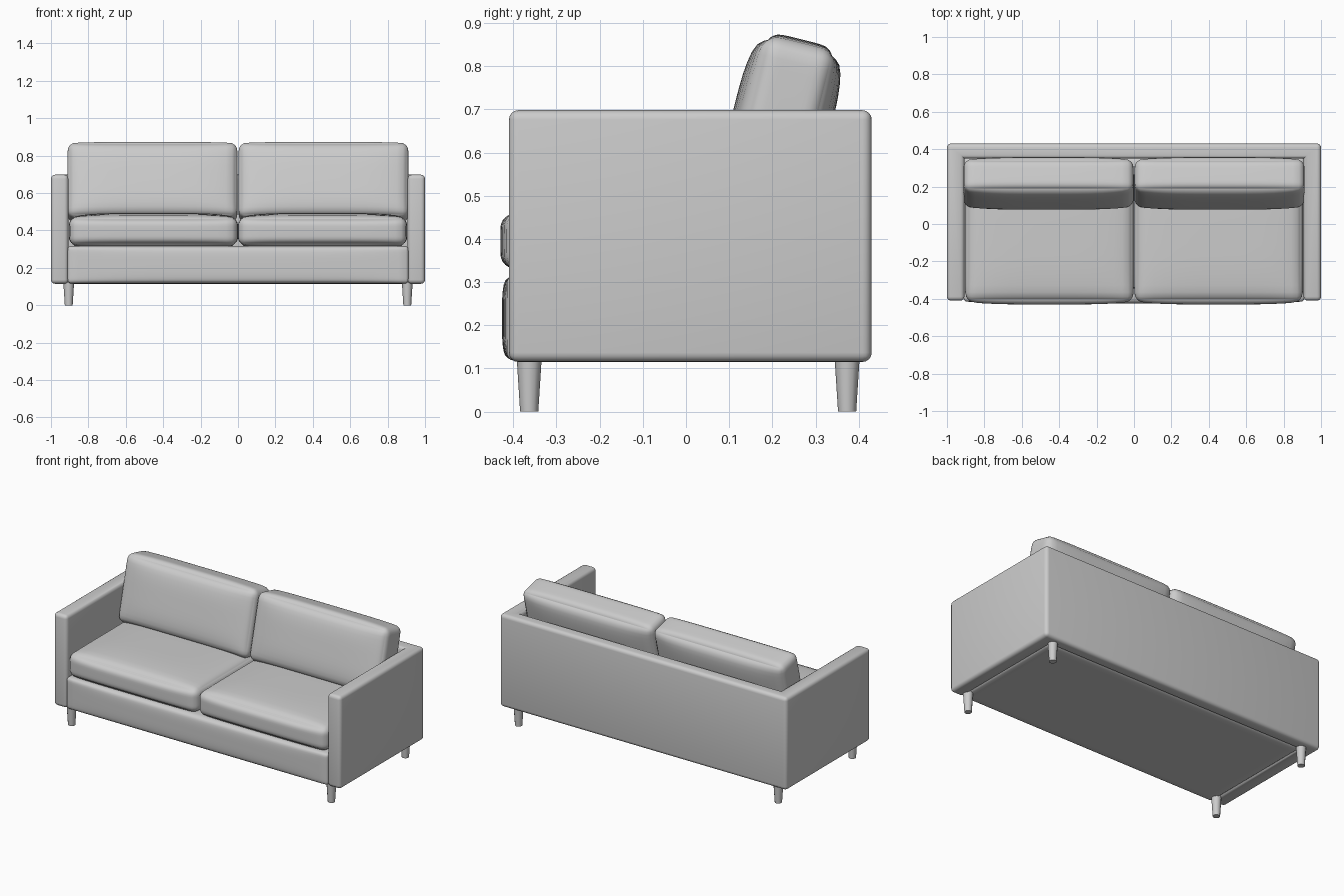
import bpy, bmesh, math
from mathutils import Vector, Matrix

if "Cube" in bpy.data.objects:
    bpy.data.objects.remove(bpy.data.objects["Cube"])

fabric = bpy.data.materials.new("grey fabric")
fabric.diffuse_color = (0.6, 0.6, 0.6, 1)
fabric.use_nodes = True
fabric.node_tree.nodes["Principled BSDF"].inputs["Base Color"].default_value = fabric.diffuse_color


def finish(bm, name, angle=None):
    bmesh.ops.recalc_face_normals(bm, faces=bm.faces)
    mesh = bpy.data.meshes.new(name)
    bm.to_mesh(mesh)
    bm.free()
    mesh.materials.append(fabric)
    obj = bpy.data.objects.new(name, mesh)
    bpy.context.collection.objects.link(obj)
    mesh.shade_smooth()
    if angle:
        bpy.ops.object.select_all(action='DESELECT')
        obj.select_set(True)
        bpy.context.view_layer.objects.active = obj
        bpy.ops.object.shade_smooth_by_angle(angle=math.radians(angle))
    return obj


def cushion(name, center, half, radius, bulge, tilt=0):
    """Rounded box whose faces swell by bulge (x, y, z)."""
    bm = bmesh.new()
    bmesh.ops.create_cube(bm, size=2)
    bmesh.ops.subdivide_edges(bm, edges=bm.edges[:], cuts=17, use_grid_fill=True)
    for v in bm.verts:
        # cluster the grid near the edges, then round them
        u = Vector([math.sin(c * math.pi / 2) for c in v.co])
        p = Vector([u[i] * half[i] for i in range(3)])
        inner = Vector([max(-half[i] + radius, min(half[i] - radius, p[i])) for i in range(3)])
        if (p - inner).length > 1e-6:
            p = inner + (p - inner).normalized() * radius
        for i in range(3):
            a, b = u[(i + 1) % 3], u[(i + 2) % 3]
            p[i] *= 1 + bulge[i] / half[i] * (1 - a ** 4) * (1 - b ** 4)
        v.co = p
    bm.transform(Matrix.Translation(center) @ Matrix.Rotation(tilt, 4, 'X'))
    return finish(bm, name)


# Arms and back: one U-shaped shell
outline = [(-1, -0.41), (-1, 0.43), (1, 0.43), (1, -0.41),
           (0.907, -0.41), (0.907, 0.35), (-0.907, 0.35), (-0.907, -0.41)]
bm = bmesh.new()
face = bm.faces.new([bm.verts.new((x, y, 0.115)) for x, y in outline])
top = bmesh.ops.extrude_face_region(bm, geom=[face])
bmesh.ops.translate(bm, vec=(0, 0, 0.583),
                    verts=[g for g in top["geom"] if isinstance(g, bmesh.types.BMVert)])
bmesh.ops.recalc_face_normals(bm, faces=bm.faces)
inner_corners = [e for e in bm.edges
                 if all(abs(v.co.y - 0.35) < 1e-4 for v in e.verts)
                 and abs(e.verts[0].co.x - e.verts[1].co.x) < 1e-4]
bmesh.ops.bevel(bm, geom=[e for e in bm.edges if e not in inner_corners],
                offset=0.022, segments=4, profile=0.5, affect='EDGES')
finish(bm, "arms_and_back", 35)

# Base under the seat
cushion("base", (0, -0.03, 0.2165), (0.912, 0.385, 0.1), 0.02, (0, 0.011, 0))

# Seat and back cushions, left and right
for side, label in ((-1, "left"), (1, "right")):
    cushion(label + "_seat_cushion", (side * 0.452, -0.04, 0.395),
            (0.449, 0.375, 0.077), 0.045, (0.003, 0.015, 0.022))
    cushion(label + "_back_cushion", (side * 0.457, 0.217, 0.655),
            (0.453, 0.088, 0.205), 0.04, (0.002, 0.027, 0.008), -math.radians(14))

# Tapered legs
for y, row in ((-0.363, "front"), (0.373, "back")):
    for x, label in ((-0.905, "left"), (0.905, "right")):
        bm = bmesh.new()
        bmesh.ops.create_cone(bm, cap_ends=True, segments=12, radius1=0.021,
                              radius2=0.029, depth=0.125,
                              matrix=Matrix.Translation((x, y, 0.0625)))
        finish(bm, f"{row}_{label}_leg", 40)
